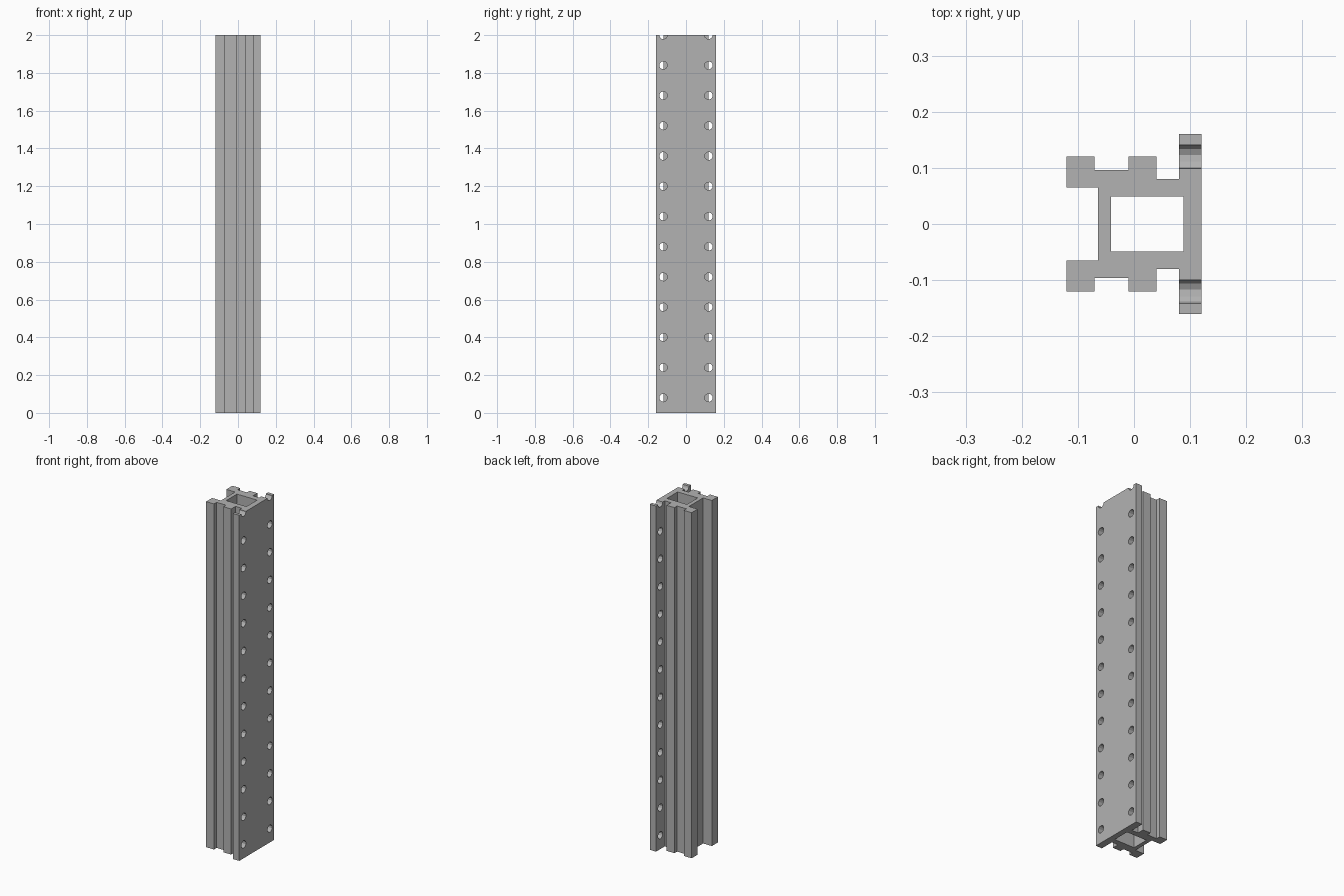
import bpy, bmesh, math
from mathutils import Vector

cube = bpy.data.objects.get("Cube")
if cube:
    bpy.data.objects.remove(cube, do_unlink=True)

HEIGHT = 2.0
PITCH = 0.16        # spacing of the holes
HOLE_RADIUS = 0.0215
HOLE_SIDES = 11

grey = bpy.data.materials.new("plain grey")
grey.use_nodes = True
grey.diffuse_color = (0.45, 0.45, 0.45, 1)
grey.node_tree.nodes["Principled BSDF"].inputs["Base Color"].default_value = grey.diffuse_color


def prism(bm, points, offset):
    """Closed solid swept from a flat polygon along an offset."""
    face = bm.faces.new([bm.verts.new(p) for p in points])
    swept = bmesh.ops.extrude_face_region(bm, geom=[face], use_keep_orig=True)
    verts = [v for v in swept["geom"] if isinstance(v, bmesh.types.BMVert)]
    bmesh.ops.translate(bm, verts=verts, vec=Vector(offset))


def finish(bm, name):
    bmesh.ops.recalc_face_normals(bm, faces=bm.faces[:])
    mesh = bpy.data.meshes.new(name)
    bm.to_mesh(mesh)
    bm.free()
    mesh.materials.append(grey)
    obj = bpy.data.objects.new(name, mesh)
    bpy.context.collection.objects.link(obj)
    return obj


# Rail body: half a cross-section, mirrored across y
half = [(0.12, 0.16), (0.08, 0.16), (0.08, 0.08), (0.04, 0.08),
        (0.04, 0.12), (-0.01, 0.12), (-0.01, 0.096), (-0.07, 0.096),
        (-0.07, 0.12), (-0.12, 0.12), (-0.12, 0.065), (-0.064, 0.065)]
outline = half + [(x, -y) for x, y in reversed(half)]
bm = bmesh.new()
prism(bm, [(x, y, 0) for x, y in outline], (0, 0, HEIGHT))
rail = finish(bm, "slotted_rail")

# Cutter: rectangular bore along the rail
bm = bmesh.new()
bore = [(-0.041, -0.049), (0.088, -0.049), (0.088, 0.049), (-0.041, 0.049)]
prism(bm, [(x, y, -0.1) for x, y in bore], (0, 0, HEIGHT + 0.2))

# Cutter: two rows of holes through the plate edges, the top pair cut open
for side in (-0.12, 0.12):
    for row in range(13):
        z = PITCH * (row + 0.5)
        if row == 12:
            z = HEIGHT
        ring = []
        for i in range(HOLE_SIDES):
            a = math.pi + math.tau * i / HOLE_SIDES
            ring.append((0.06, side + HOLE_RADIUS * math.cos(a),
                         z + HOLE_RADIUS * math.sin(a)))
        prism(bm, ring, (0.08, 0, 0))
cutter = finish(bm, "bore_and_hole_cutter")
cutter.hide_render = True

# Cut the openings and bake the result
cut = rail.modifiers.new("openings", "BOOLEAN")
cut.operation = "DIFFERENCE"
cut.solver = "EXACT"
cut.object = cutter
bpy.context.view_layer.update()
baked = bpy.data.meshes.new_from_object(
    rail.evaluated_get(bpy.context.evaluated_depsgraph_get()))
rail.modifiers.clear()
rail.data = baked
bpy.data.objects.remove(cutter, do_unlink=True)
